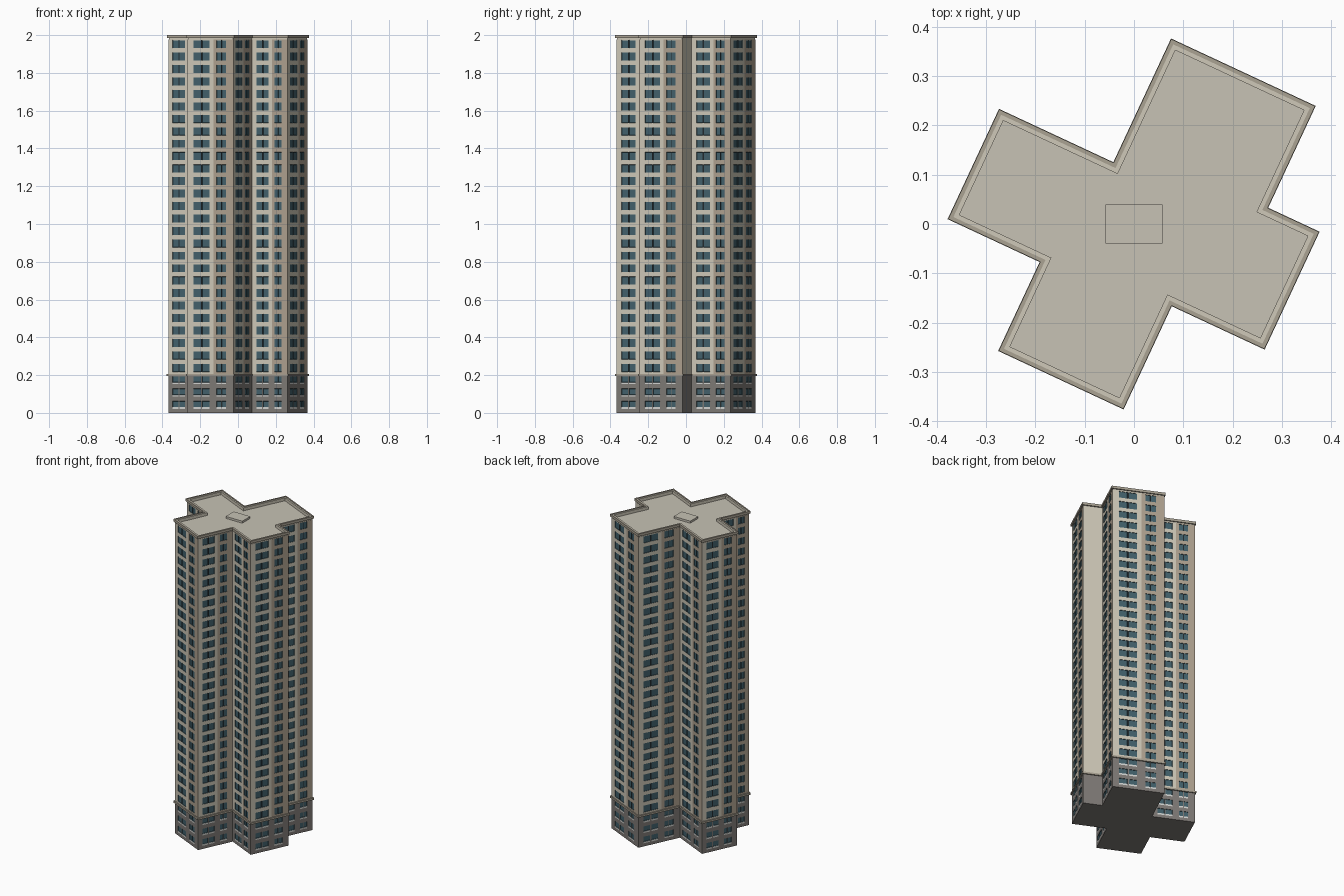
import bpy, bmesh, math
from mathutils import Vector, Matrix

if "Cube" in bpy.data.objects:
    bpy.data.objects.remove(bpy.data.objects["Cube"])

ROT = Matrix.Rotation(math.radians(-25), 3, 'Z')


def mat(name, rgb):
    m = bpy.data.materials.new(name)
    m.diffuse_color = (*rgb, 1)
    m.use_nodes = True
    m.node_tree.nodes["Principled BSDF"].inputs["Base Color"].default_value = m.diffuse_color
    return m


CREAM = mat("cream_wall", (0.62, 0.58, 0.48))
TAN = mat("tan_wall", (0.43, 0.36, 0.28))
GREY = mat("base_grey", (0.21, 0.195, 0.18))
GLASS = mat("teal_glass", (0.055, 0.12, 0.15))
DARK = mat("dark_frame", (0.015, 0.022, 0.026))
PALE = mat("pale_sill", (0.65, 0.66, 0.64))
TRIM = mat("stone_trim", (0.40, 0.36, 0.29))
ROOF = mat("roof_deck", (0.57, 0.54, 0.46))

# Cross-shaped footprint, counter-clockwise, before rotation
PLAN = [Vector((x, y, 0)) for x, y in [
    (-.084, .366), (-.084, .089), (-.340, .089), (-.340, -.144),
    (-.134, -.144), (-.134, -.343), (.133, -.343), (.133, -.112),
    (.341, -.112), (.341, .138), (.226, .138), (.226, .366)]]
N = len(PLAN)
BASE_TOP, DECK, TOP = 0.20, 1.978, 2.0


def finish(bm, name, mats):
    me = bpy.data.meshes.new(name)
    bm.to_mesh(me)
    bm.free()
    for m in mats:
        me.materials.append(m)
    ob = bpy.data.objects.new(name, me)
    bpy.context.collection.objects.link(ob)
    return ob


def offset(d):
    """Footprint pushed outward by d."""
    out = []
    for i, p in enumerate(PLAN):
        a = (p - PLAN[i - 1]).normalized()
        b = (PLAN[(i + 1) % N] - p).normalized()
        out.append(p + d * Vector((a.y + b.y, -a.x - b.x, 0)))
    return [ROT @ p for p in out]


def ring(name, d_out, d_in, z0, z1, m):
    """Rectangular band following the footprint."""
    bm = bmesh.new()
    loops = [[bm.verts.new((p.x, p.y, z)) for p in offset(d)]
             for d, z in [(d_out, z0), (d_out, z1), (d_in, z1), (d_in, z0)]]
    for k in range(4):
        a, b = loops[k], loops[(k + 1) % 4]
        for i in range(N):
            j = (i + 1) % N
            bm.faces.new((a[i], a[j], b[j], b[i]))
    return finish(bm, name, [m])


def slab(name, z, m, up=True):
    """Flat footprint face."""
    bm = bmesh.new()
    pts = offset(0)
    vs = [bm.verts.new((p.x, p.y, z)) for p in (pts if up else pts[::-1])]
    bm.faces.new(vs)
    return finish(bm, name, [m])


# Facade grid: columns as fractions of a wall, rows from floor spacing
COLS = [0, .125, .286, .314, .475, .56, .63, .728, .742, .84, 1]
PANES, MULLIONS = (1, 3, 6, 8), (2, 7)
rows = [(0, 'wall')]
for f in range(30):
    c = 0.041 + 0.0659 * f
    if f == 3:
        rows.append((BASE_TOP, 'wall'))
    if f < 3:
        rows += [(c - .021, 'sill'), (c - .011, 'window'), (c + .021, 'wall')]
    else:
        rows += [(c - .021, 'window'), (c + .021, 'wall')]
ROWS = rows + [(DECK, 'end')]


def facade(name, a, b, blank):
    bm = bmesh.new()
    a, b = ROT @ a, ROT @ b
    cols = [0, 1] if blank else COLS
    grid = [[bm.verts.new(a.lerp(b, t) + Vector((0, 0, z))) for t in cols]
            for z, _ in ROWS]
    glass = []
    for r in range(len(ROWS) - 1):
        z, kind = ROWS[r]
        base = z < BASE_TOP - .001
        for c in range(len(cols) - 1):
            f = bm.faces.new((grid[r][c], grid[r][c + 1],
                              grid[r + 1][c + 1], grid[r + 1][c]))
            f.material_index = 2 if base else (1 if c >= 5 else 0)
            if blank or kind == 'wall':
                continue
            if c in PANES:
                f.material_index = 5 if kind == 'sill' else 3
                if kind == 'window':
                    glass.append(f)
            elif c in MULLIONS and not base:
                f.material_index = 4
    # Recess the panes slightly
    if glass:
        bm.normal_update()
        bmesh.ops.inset_individual(bm, faces=glass, thickness=.0006, depth=-.003)
    return finish(bm, name, [CREAM, TAN, GREY, GLASS, DARK, PALE])


# Walls: one short return wall has no windows
for i in range(N):
    facade(f"facade_{i + 1}", PLAN[i], PLAN[(i + 1) % N], blank=(i == 9))

# Floor, roof and bands
slab("underside", 0, GREY, up=False)
slab("roof", DECK, ROOF)
ring("base_ledge", .007, -.002, .194, .206, TRIM)
ring("cornice", .006, -.002, 1.984, TOP, TRIM)
ring("parapet", -.002, -.011, 1.972, TOP - .003, CREAM)

# Roof hatch
bm = bmesh.new()
bmesh.ops.create_cube(bm, size=1, matrix=Matrix.Translation((0, 0, 1.983))
                      @ Matrix.Diagonal((.116, .08, .016, 1)))
finish(bm, "roof_hatch", [ROOF])
